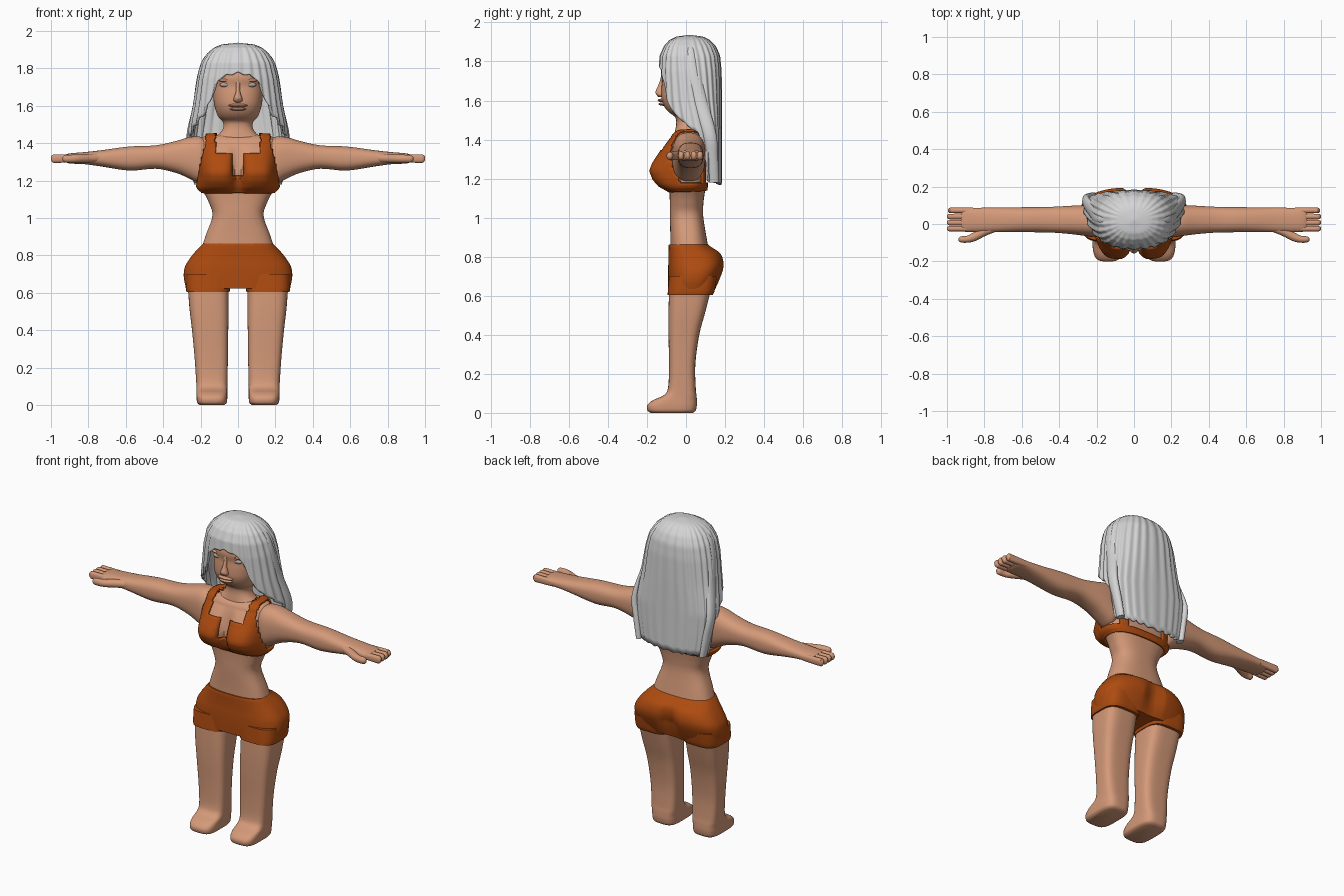
import bpy, bmesh, math

cube = bpy.data.objects.get("Cube")
if cube:
    bpy.data.objects.remove(cube, do_unlink=True)


def material(name, rgb):
    m = bpy.data.materials.new(name)
    m.use_nodes = True
    m.diffuse_color = (*rgb, 1)
    m.node_tree.nodes["Principled BSDF"].inputs["Base Color"].default_value = (*rgb, 1)
    return m


SKIN = material("skin", (0.66, 0.32, 0.19))
CLOTH = material("orange cloth", (0.42, 0.07, 0.005))
HAIR = material("silver hair", (0.66, 0.66, 0.66))
EYE = material("eye grey", (0.42, 0.36, 0.31))


def finish(bm, name, mat, mirror=False, thick=0, offset=1):
    """Turn a bmesh into a smooth object, optionally mirrored or thickened."""
    bmesh.ops.remove_doubles(bm, verts=bm.verts, dist=1e-5)
    mesh = bpy.data.meshes.new(name)
    bm.to_mesh(mesh)
    bm.free()
    ob = bpy.data.objects.new(name, mesh)
    bpy.context.collection.objects.link(ob)
    mesh.materials.append(mat)
    if thick:
        mod = ob.modifiers.new("Thickness", "SOLIDIFY")
        mod.thickness, mod.offset = thick, offset
    if mirror:
        ob.modifiers.new("Mirror", "MIRROR")
    bpy.ops.object.select_all(action="DESELECT")
    bpy.context.view_layer.objects.active = ob
    ob.select_set(True)
    bpy.ops.object.shade_smooth_by_angle(angle=math.radians(50))
    return ob


def lookup(table, t):
    """Linear lookup by the first column."""
    if t <= table[0][0]:
        return table[0][1:]
    for a, b in zip(table, table[1:]):
        if t <= b[0]:
            f = (t - a[0]) / (b[0] - a[0])
            return [p + (q - p) * f for p, q in zip(a[1:], b[1:])]
    return table[-1][1:]


def smooth_rows(rows, k):
    """Catmull-Rom refinement of section rows."""
    out = []
    for i in range(len(rows) - 1):
        quad = (rows[max(i - 1, 0)], rows[i], rows[i + 1], rows[min(i + 2, len(rows) - 1)])
        for j in range(k):
            t = j / k
            out.append([0.5 * (2 * b + (c - a) * t + (2 * a - 5 * b + 4 * c - d) * t * t
                               + (3 * b - a - 3 * c + d) * t ** 3) for a, b, c, d in zip(*quad)])
    return out + [rows[-1]]


def skin_rings(bm, rings, caps=True):
    vs = [[bm.verts.new(p) for p in r] for r in rings]
    n = len(vs[0])
    for a, b in zip(vs, vs[1:]):
        for i in range(n):
            bm.faces.new((a[i], a[(i + 1) % n], b[(i + 1) % n], b[i]))
    if caps:
        bm.faces.new(vs[0][::-1])
        bm.faces.new(vs[-1])
    bmesh.ops.recalc_face_normals(bm, faces=bm.faces)


def spow(v, p):
    return math.copysign(abs(v) ** p, v)


def loft(rows, axis="z", n=32, power=2.0, k=4, deform=None):
    """Rows hold a position and the low/high edges on the other two axes."""
    rings = []
    for t, a0, a1, b0, b1 in smooth_rows(rows, k):
        ring = []
        for i in range(n):
            ang = math.tau * (i + 0.5) / n
            u = (a0 + a1) / 2 + (a1 - a0) / 2 * spow(math.cos(ang), 2 / power)
            v = (b0 + b1) / 2 + (b1 - b0) / 2 * spow(math.sin(ang), 2 / power)
            p = (u, v, t) if axis == "z" else (t, u, v)
            ring.append(deform(*p) if deform else p)
        rings.append(ring)
    bm = bmesh.new()
    skin_rings(bm, rings)
    return bm


def blob(name, mat, centre, radii, mirror=False):
    bm = bmesh.new()
    bmesh.ops.create_uvsphere(bm, u_segments=24, v_segments=14, radius=1)
    for v in bm.verts:
        v.co = [c + r * q for c, r, q in zip(centre, radii, v.co)]
    finish(bm, name, mat, mirror)


def sym(z, half, y0, y1):
    return (z, -half, half, y0, y1)


# Torso with bust
BUST = [(1.14, 0), (1.17, .05), (1.2, .075), (1.24, .09), (1.28, .073), (1.32, .045), (1.4, 0)]


def bust(x, y, z):
    if y < 0:
        lobe = math.exp(-((abs(x) - .105) / .085) ** 4)
        y -= lookup(BUST, z)[0] * lobe * min(1, -y / .06)
    return x, y, z


TORSO = [sym(.82, .2, -.08, .12), sym(.9, .175, -.08, .105), sym(1.01, .137, -.083, .088),
         sym(1.08, .155, -.083, .09), sym(1.14, .186, -.085, .098), sym(1.17, .212, -.088, .1),
         sym(1.24, .215, -.09, .1), sym(1.34, .21, -.09, .1), sym(1.4, .205, -.08, .098),
         sym(1.425, .195, -.065, .092), sym(1.438, .17, -.045, .08), sym(1.442, .09, -.03, .05)]
finish(loft(TORSO, n=96, power=2.6, k=6, deform=bust), "torso", SKIN)


# Bikini top: the clothed patch of the torso, thickened outward
def covered(c):
    x, y, z = abs(c.x), c.y, c.z
    if z < 1.142:
        return False
    strap = .12 < x < .168 + max(0, 1.4 - z) * .2
    if z < 1.175 or (z > 1.33 and strap):
        return True
    if y > 0:
        return strap and x < .17
    return z < 1.335 and x < .168 + (1.4 - z) * .2 and (x > .033 or z < 1.22)


bm = loft(TORSO, n=96, power=2.6, k=6, deform=bust)
bare = [f for f in bm.faces if not covered(f.calc_center_median())]
bmesh.ops.delete(bm, geom=bare, context="FACES")
finish(bm, "bikini_top", CLOTH, thick=.012)

# Legs with feet
finish(loft([(0, .075, .205, -.18, .035), (.012, .06, .218, -.197, .05), (.04, .057, .222, -.198, .056),
             (.065, .057, .222, -.17, .056), (.09, .057, .222, -.115, .054), (.13, .056, .224, -.092, .05),
             (.25, .054, .232, -.087, .048), (.4, .052, .246, -.09, .068), (.52, .05, .26, -.09, .1),
             (.66, .05, .27, -.085, .135)], power=3.6, n=40), "leg", SKIN, mirror=True)


# Shorts: hips with a cleft at the back, and two short sleeves
def cleft(x, y, z):
    if y > .04:
        fade = max(0, 1 - abs(z - .72) / .14)
        y -= .06 * fade * math.exp(-(x / .035) ** 2) * (y - .04) / .15
    return x, y, z


finish(loft([sym(.622, .277, -.09, .145), sym(.68, .29, -.092, .172), sym(.735, .285, -.092, .192),
             sym(.78, .26, -.09, .193), sym(.82, .228, -.09, .175), sym(.85, .2, -.09, .13),
             sym(.862, .188, -.088, .115)], n=72, power=2.7, k=5, deform=cleft), "shorts_hips", CLOTH)
finish(loft([(.605, .045, .276, -.094, .138), (.63, .04, .28, -.093, .148), (.7, .03, .28, -.088, .16)],
            power=3.4, n=40), "shorts_sleeve", CLOTH, mirror=True)

# Arms, fingers and thumbs
finish(loft([(.15, -.05, .07, 1.22, 1.41), (.2, -.07, .095, 1.185, 1.434), (.26, -.064, .1, 1.21, 1.432),
             (.33, -.055, .098, 1.24, 1.412), (.44, -.046, .092, 1.263, 1.388), (.58, -.044, .09, 1.253, 1.382),
             (.73, -.044, .088, 1.275, 1.362), (.82, -.044, .087, 1.287, 1.352), (.9, -.042, .086, 1.291, 1.345),
             (.925, -.036, .08, 1.3, 1.336)], axis="x", power=2.5, n=40), "arm", SKIN, mirror=True)
for i, name in enumerate(("index", "middle", "ring", "little")):
    y = -.025 + .0325 * i
    tip = .995 if i == 3 else 1
    finish(loft([(.86, y - .015, y + .015, 1.298, 1.338), (.97, y - .015, y + .015, 1.294, 1.34),
                 (tip - .01, y - .014, y + .014, 1.297, 1.338), (tip, y - .007, y + .007, 1.308, 1.328)],
                axis="x", power=2.6, n=16), name + "_finger", SKIN, mirror=True)
finish(loft([(.72, -.035, 0, 1.3, 1.345), (.79, -.062, -.01, 1.295, 1.343), (.85, -.092, -.04, 1.294, 1.34),
             (.89, -.1, -.062, 1.295, 1.338), (.925, -.099, -.066, 1.297, 1.336),
             (.937, -.09, -.075, 1.308, 1.326)], axis="x", n=20), "thumb", SKIN, mirror=True)

# Neck and head
finish(loft([sym(1.425, .14, -.06, .08), sym(1.45, .1, -.055, .075), sym(1.485, .078, -.05, .07),
             sym(1.515, .083, -.056, .085), sym(1.54, .105, -.088, .1), sym(1.57, .118, -.112, .11),
             sym(1.61, .128, -.126, .12), sym(1.66, .133, -.126, .125), sym(1.705, .134, -.122, .13),
             sym(1.75, .134, -.128, .13), sym(1.8, .125, -.112, .12), sym(1.86, .09, -.07, .09),
             sym(1.885, .04, -.02, .04)], n=48, power=2.3), "head", SKIN)

# Face
finish(loft([sym(1.617, .01, -.14, -.11), sym(1.627, .024, -.15, -.11), sym(1.643, .022, -.157, -.11),
             sym(1.67, .013, -.146, -.11), sym(1.7, .01, -.134, -.11), sym(1.735, .012, -.126, -.11)],
            n=20), "nose", SKIN)
blob("upper_lip", SKIN, (0, -.121, 1.601), (.052, .024, .009))
blob("lower_lip", SKIN, (0, -.117, 1.582), (.043, .023, .009))
blob("eye", EYE, (.068, -.103, 1.712), (.03, .014, .013), mirror=True)
blob("brow", SKIN, (.068, -.104, 1.736), (.038, .016, .009), mirror=True)

# Hair: height, half width, front edge, back edge, depth of widest point
SHAPE = [(1.17, .232, -.1, .182, .1), (1.3, .255, -.11, .182, .1), (1.43, .268, -.12, .182, .1),
         (1.52, .254, -.132, .182, .08), (1.6, .238, -.136, .182, .06), (1.75, .215, -.138, .18, .04),
         (1.83, .194, -.132, .172, .03), (1.88, .163, -.11, .15, .02), (1.91, .128, -.083, .12, .02),
         (1.927, .09, -.05, .09, .02), (1.937, 0, .02, .02, .02)]
# Hem height by angle from the front
HEM = [(0, 1.775), (20, 1.757), (31, 1.7), (37, 1.62), (48, 1.55), (66, 1.49), (84, 1.43), (95, 1.19), (180, 1.17)]
COLS, ROWS, STRANDS = 208, 40, 26
rings = []
for r in range(ROWS + 1):
    ring = []
    for c in range(COLS):
        a = math.tau * c / COLS
        deg = math.degrees(min(a, math.tau - a))
        wave = math.cos(STRANDS * a)
        hem = lookup(HEM, deg)[0] + .005 * wave
        z = 1.937 - (1.937 - hem) * (r / ROWS) ** 1.8
        half, front, back, mid = lookup(SHAPE, z)
        grow = 1 + .02 * wave * min(1, (1.937 - z) / .02)
        x = half * spow(math.sin(a), .85) * grow
        depth = (mid - front) if math.cos(a) > 0 else (back - mid)
        ring.append((x, mid - depth * spow(math.cos(a), .85) * grow, z))
    rings.append(ring)
bm = bmesh.new()
skin_rings(bm, rings[1:], caps=False)
bm.verts.ensure_lookup_table()
bm.faces.new(bm.verts[:COLS])
bmesh.ops.recalc_face_normals(bm, faces=bm.faces)
if sum(f.normal.y * f.calc_center_median().y for f in bm.faces) < 0:
    bmesh.ops.reverse_faces(bm, faces=bm.faces)
finish(bm, "hair", HAIR, thick=.014, offset=-1)

# Swept side locks
finish(loft([(1.18, .2, .235, .115, .17), (1.3, .215, .26, .105, .165), (1.43, .235, .277, .085, .155),
             (1.6, .2, .242, .03, .11), (1.75, .165, .22, -.005, .075), (1.85, .13, .188, -.005, .055),
             (1.91, .08, .125, .005, .04)], n=20), "side_lock", HAIR, mirror=True)
